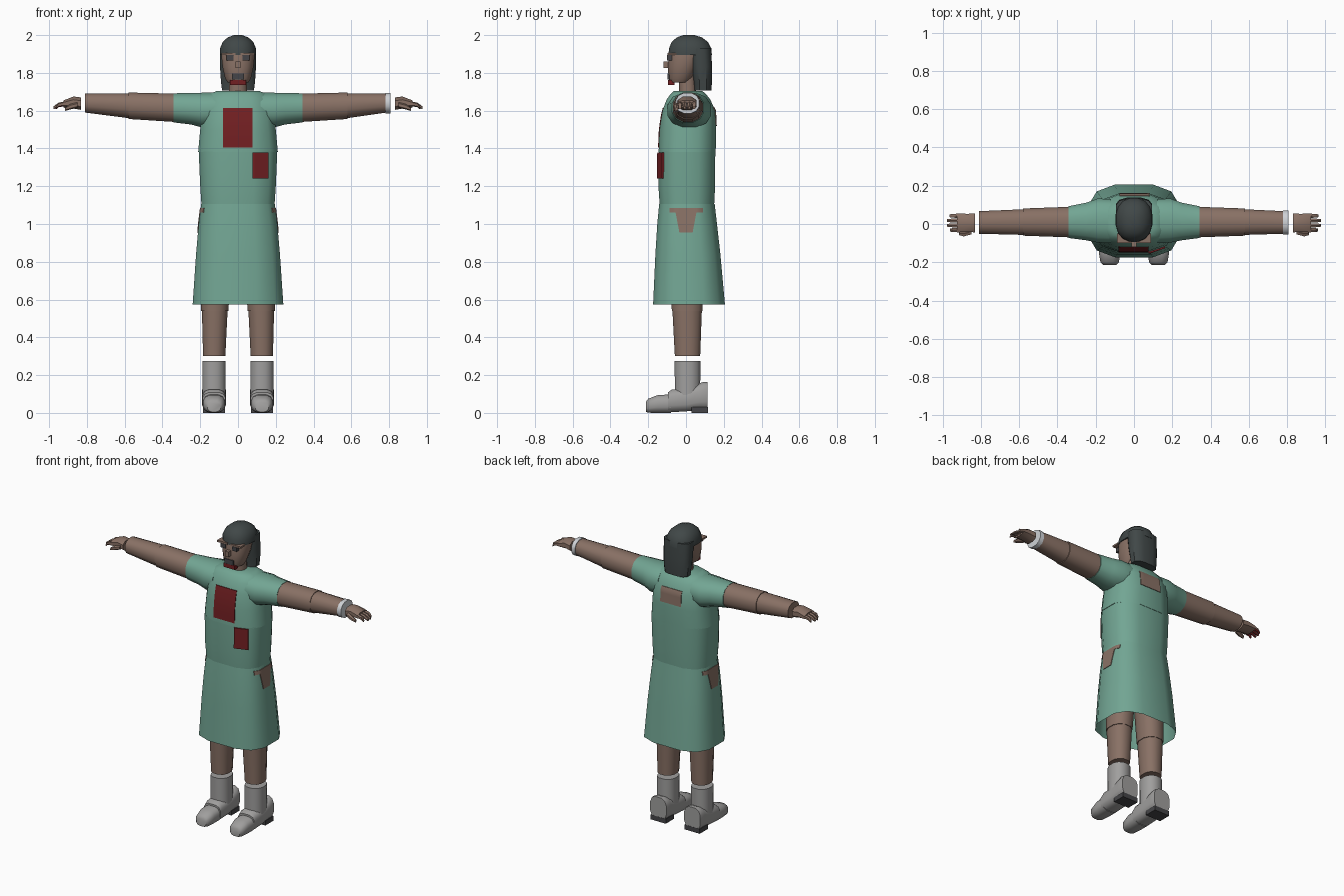
import bpy, bmesh, math
from mathutils import Vector
from mathutils.bvhtree import BVHTree


def material(name, r, g, b):
    m = bpy.data.materials.new(name)
    m.diffuse_color = (r, g, b, 1)
    return m


GREEN = material("green_cloth", 0.17, 0.38, 0.295)
SKIN = material("brown_skin", 0.25, 0.165, 0.13)
GREY = material("shoe_grey", 0.35, 0.345, 0.34)
HAIR = material("dark_hair", 0.052, 0.064, 0.064)
RED = material("dark_red", 0.17, 0.014, 0.016)
WHITE = material("band_white", 0.62, 0.64, 0.67)
BLACK = material("heel_black", 0.06, 0.06, 0.065)


def finish(name, bm, mat, smooth=40):
    bmesh.ops.recalc_face_normals(bm, faces=bm.faces)
    me = bpy.data.meshes.new(name)
    bm.to_mesh(me)
    bm.free()
    ob = bpy.data.objects.new(name, me)
    bpy.context.collection.objects.link(ob)
    me.materials.append(mat)
    if smooth:
        bpy.ops.object.select_all(action='DESELECT')
        ob.select_set(True)
        bpy.context.view_layer.objects.active = ob
        bpy.ops.object.shade_smooth_by_angle(angle=math.radians(smooth))
    return ob


def loft(name, axis, rings, mat, n=12, power=2.3, caps=True, side=1, smooth=40):
    """Skin rounded-box rings (position, centre a, centre b, half a, half b) along an axis."""
    bm = bmesh.new()
    angles = [(i + 0.5) * 2 * math.pi / n for i in range(n)]
    sup = lambda v: math.copysign(abs(v) ** (2 / power), v)
    ka = max(sup(math.cos(a)) for a in angles)
    kb = max(sup(math.sin(a)) for a in angles)
    loops = []
    for t, ca, cb, ha, hb in rings:
        loop = []
        for ang in angles:
            a = ca + ha * sup(math.cos(ang)) / ka
            b = cb + hb * sup(math.sin(ang)) / kb
            x, y, z = {'X': (t, a, b), 'Y': (a, t, b), 'Z': (a, b, t)}[axis]
            loop.append(bm.verts.new((x * side, y, z)))
        loops.append(loop)
    for l0, l1 in zip(loops, loops[1:]):
        for i in range(n):
            j = (i + 1) % n
            bm.faces.new((l0[i], l0[j], l1[j], l1[i]))
    if caps:
        bm.faces.new(loops[0])
        bm.faces.new(loops[-1])
    return finish(name, bm, mat, smooth)


def box(name, lo, hi, mat):
    bm = bmesh.new()
    bmesh.ops.create_cube(bm, size=1)
    for v in bm.verts:
        v.co = [(l + h) / 2 + c * (h - l) for l, h, c in zip(lo, hi, v.co)]
    return finish(name, bm, mat, 0)


def patch(name, target, axis, sign, bottom, top, z0, z1, mat, lift=0.004):
    """Thin plate that follows the target's surface, projected along x (0) or y (1)."""
    me = target.data
    tree = BVHTree.FromPolygons([v.co for v in me.vertices],
                                [tuple(p.vertices) for p in me.polygons])
    d = Vector((sign, 0, 0) if axis == 0 else (0, sign, 0))
    bm = bmesh.new()
    nu, nv, grid = 10, 5, []
    for j in range(nv + 1):
        f = j / nv
        lo, hi = [b + (t - b) * f for b, t in zip(bottom, top)]
        row = []
        for i in range(nu + 1):
            u = lo + (hi - lo) * i / nu
            z = z0 + (z1 - z0) * f
            start = Vector((0, u, z) if axis == 0 else (u, 0, z)) + d
            hit = tree.ray_cast(start, -d)[0]
            row.append(bm.verts.new(hit + d * lift))
        grid.append(row)
    for j in range(nv):
        for i in range(nu):
            bm.faces.new((grid[j][i], grid[j][i + 1], grid[j + 1][i + 1], grid[j + 1][i]))
    # rim folded back to the cloth
    rim = [e for e in bm.edges if e.is_boundary]
    ext = bmesh.ops.extrude_edge_only(bm, edges=rim)["geom"]
    for v in ext:
        if isinstance(v, bmesh.types.BMVert):
            v.co -= d * (lift + 0.002)
    return finish(name, bm, mat)


# Dress: open skirt, waist and chest
skirt = loft("skirt", 'Z', [(0.575, 0, 0.016, 0.24, 0.19), (0.84, 0, 0.01, 0.222, 0.172),
                            (1.0, 0, 0.006, 0.208, 0.158), (1.105, 0, 0.005, 0.195, 0.147)],
             GREEN, power=3, caps=False)
waist = loft("waist", 'Z', [(1.08, 0, 0.005, 0.192, 0.143), (1.2, 0, 0.004, 0.2, 0.15),
                            (1.385, 0, 0.006, 0.208, 0.149)], GREEN, power=3)
chest = loft("chest", 'Z', [(1.38, 0, 0.006, 0.211, 0.151), (1.5, 0, 0.01, 0.2, 0.15),
                            (1.6, 0, 0.015, 0.19, 0.14), (1.66, 0, 0.013, 0.175, 0.115),
                            (1.69, 0, 0.012, 0.15, 0.092), (1.705, 0, 0.01, 0.11, 0.075)],
             GREEN, power=2.8)

# Coloured patches on the dress
patch("chest_patch", chest, 1, -1, (-0.08, 0.076), (-0.08, 0.076), 1.405, 1.615, RED)
patch("pocket_patch", waist, 1, -1, (0.076, 0.162), (0.076, 0.162), 1.24, 1.378, RED, 0.009)
patch("back_patch", chest, 1, 1, (-0.075, 0.08), (-0.075, 0.08), 1.52, 1.62, SKIN)
for s in (-1, 1):
    patch("hip_patch_top", skirt, 0, s, (-0.088, 0.09), (-0.088, 0.09), 1.06, 1.086, SKIN)
    patch("hip_patch", skirt, 0, s, (-0.035, 0.035), (-0.055, 0.055), 0.955, 1.06, SKIN)

for s in (-1, 1):
    # Sleeves and arms
    loft("sleeve", 'X', [(0.12, 0.015, 1.605, 0.115, 0.09), (0.19, 0.018, 1.603, 0.115, 0.092),
                         (0.25, 0.013, 1.61, 0.098, 0.083), (0.342, 0.01, 1.615, 0.083, 0.077)],
         GREEN, side=s)
    loft("upper_arm", 'X', [(0.33, 0.01, 1.615, 0.08, 0.075), (0.58, 0.01, 1.626, 0.071, 0.07)],
         SKIN, side=s)
    end = 0.81 if s < 0 else 0.785
    loft("forearm", 'X', [(0.575, 0.01, 1.626, 0.067, 0.066), (end, 0.008, 1.64, 0.059, 0.05)],
         SKIN, side=s)
    # Hands
    loft("palm", 'X', [(0.83, 0.006, 1.637, 0.05, 0.033), (0.87, 0.006, 1.643, 0.047, 0.032),
                       (0.925, 0.006, 1.635, 0.05, 0.019)], SKIN, side=s, n=8)
    loft("thumb", 'X', [(0.85, -0.04, 1.63, 0.014, 0.015), (0.89, -0.051, 1.62, 0.014, 0.014),
                        (0.915, -0.05, 1.608, 0.008, 0.009)], SKIN, side=s, n=6)
    for k in range(4):
        y = -0.032 + k * 0.025
        tip = (0.962, 0.978, 0.978, 0.965)[k]
        f = loft("finger", 'X', [(0.915, y, 1.637, 0.011, 0.013), (0.95, y, 1.63, 0.01, 0.012),
                                 (tip, y, 1.615, 0.007, 0.007)], SKIN, side=s, n=6)
        if s < 0:  # stained underside
            f.data.materials.append(RED)
            for p in f.data.polygons:
                p.material_index = int(p.normal.z < -0.3)

    # Legs and socks
    loft("leg", 'Z', [(0.3, 0.126, 0.008, 0.059, 0.067), (0.545, 0.123, 0.006, 0.068, 0.078)],
         SKIN, side=s)
    loft("thigh", 'Z', [(0.54, 0.123, 0.006, 0.072, 0.081), (1.0, 0.105, 0.006, 0.085, 0.1)],
         SKIN, side=s)
    loft("sock", 'Z', [(0.09, 0.127, 0.008, 0.062, 0.067), (0.275, 0.127, 0.008, 0.062, 0.068)],
         GREY, side=s)
    # Shoes
    loft("shoe_toe", 'Y', [(-0.213, 0.127, 0.032, 0.035, 0.026), (-0.2, 0.127, 0.038, 0.048, 0.037),
                           (-0.15, 0.127, 0.047, 0.057, 0.047), (-0.08, 0.127, 0.049, 0.058, 0.049)],
         GREY, power=2.7, side=s)
    loft("shoe_body", 'Y', [(-0.095, 0.127, 0.057, 0.061, 0.052), (-0.075, 0.127, 0.064, 0.062, 0.06),
                            (0.0, 0.127, 0.068, 0.063, 0.06), (0.07, 0.127, 0.086, 0.063, 0.07),
                            (0.095, 0.127, 0.09, 0.063, 0.075), (0.115, 0.127, 0.09, 0.06, 0.073)],
         GREY, power=3, side=s)
    x0, x1 = sorted((s * 0.07, s * 0.184))
    box("heel", (x0, 0.03, 0), (x1, 0.116, 0.032), BLACK)

# White wristband on one arm
loft("wristband", 'X', [(0.78, 0.008, 1.639, 0.063, 0.055), (0.808, 0.008, 1.64, 0.062, 0.054)],
     WHITE)

# Neck and head
loft("neck", 'Z', [(1.68, 0, 0.01, 0.05, 0.045), (1.79, 0, 0.005, 0.045, 0.045)], SKIN)
loft("head", 'Z', [(1.75, 0, -0.035, 0.055, 0.05), (1.77, 0, -0.03, 0.068, 0.063),
                   (1.83, 0, -0.015, 0.082, 0.08), (1.9, 0, 0, 0.089, 0.092),
                   (1.96, 0, 0.01, 0.075, 0.085)], SKIN, n=16)
# Hair cap and long back hair
loft("hair_cap", 'Z', [(1.895, 0, 0.022, 0.096, 0.115), (1.93, 0, 0.022, 0.095, 0.112),
                       (1.965, 0, 0.02, 0.08, 0.095), (1.988, 0, 0.018, 0.054, 0.066),
                       (2.0, 0, 0.015, 0.022, 0.03)], HAIR, n=16)
loft("back_hair", 'Z', [(1.706, 0, 0.09, 0.084, 0.045), (1.75, 0, 0.09, 0.09, 0.047),
                        (1.83, 0, 0.083, 0.095, 0.055), (1.93, 0, 0.075, 0.095, 0.058)],
     HAIR, power=2.8)
# Face details
for s in (-1, 1):
    x0, x1 = sorted((s * 0.024, s * 0.06))
    box("eye_lens", (x0, -0.1, 1.866), (x1, -0.07, 1.894), BLACK)
    x0, x1 = sorted((s * 0.012, s * 0.088))
    box("brow", (x0, -0.098, 1.894), (x1, -0.05, 1.906), SKIN)
box("nose", (-0.013, -0.12, 1.825), (0.013, -0.08, 1.86), SKIN)
box("mouth", (-0.032, -0.098, 1.765), (0.032, -0.07, 1.797), BLACK)
box("lower_lip", (-0.042, -0.095, 1.737), (0.042, -0.06, 1.763), RED)
